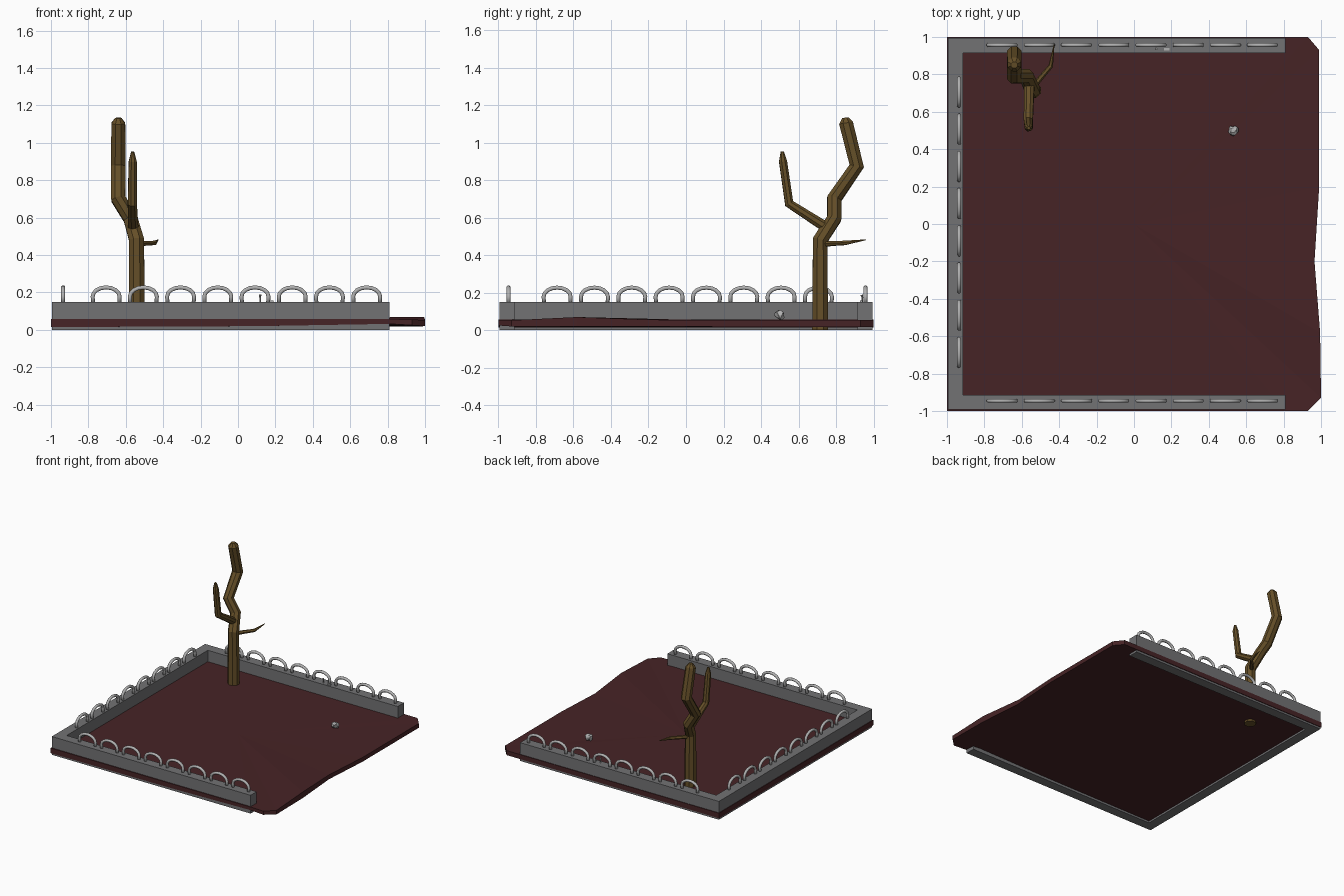
import bpy, bmesh, math, random
from mathutils import Vector, Matrix

if "Cube" in bpy.data.objects:
    bpy.data.objects.remove(bpy.data.objects["Cube"])

random.seed(4)


def material(name, rgb):
    m = bpy.data.materials.new(name)
    m.diffuse_color = (*rgb, 1)
    m.use_nodes = True
    m.node_tree.nodes["Principled BSDF"].inputs["Base Color"].default_value = m.diffuse_color
    return m


SOIL = material("dark red soil", (0.062, 0.017, 0.019))
STONE = material("grey stone", (0.17, 0.17, 0.175))
METAL = material("light grey metal", (0.44, 0.44, 0.44))
BARK = material("brown bark", (0.13, 0.078, 0.021))


def finish(bm, name, mat, smooth=False):
    bmesh.ops.recalc_face_normals(bm, faces=bm.faces)
    me = bpy.data.meshes.new(name)
    bm.to_mesh(me)
    bm.free()
    me.materials.append(mat)
    ob = bpy.data.objects.new(name, me)
    bpy.context.collection.objects.link(ob)
    for p in me.polygons:
        p.use_smooth = smooth
    return ob


def box(name, lo, hi, mat):
    bm = bmesh.new()
    lo, hi = Vector(lo), Vector(hi)
    size = hi - lo
    bmesh.ops.create_cube(bm, size=1, matrix=Matrix.Translation((lo + hi) / 2) @ Matrix.Diagonal((*size, 1)))
    return finish(bm, name, mat)


def tube(name, pts, radii, sides, mat, smooth=False):
    """Sweep a regular polygon along a path with a radius at each point."""
    bm = bmesh.new()
    pts = [Vector(p) for p in pts]
    n = len(pts)
    t_old, axis, rings = None, None, []
    for i, p in enumerate(pts):
        a = (p - pts[i - 1]).normalized() if i else Vector()
        b = (pts[i + 1] - p).normalized() if i < n - 1 else Vector()
        t = (a + b).normalized()
        if axis is None:
            axis = t.orthogonal().normalized()
        else:
            axis = t_old.rotation_difference(t) @ axis
        t_old = t
        side = t.cross(axis)
        ring = []
        for k in range(sides):
            ang = math.tau * (k + 0.5) / sides
            ring.append(bm.verts.new(p + radii[i] * (math.cos(ang) * axis + math.sin(ang) * side)))
        rings.append(ring)
    for r, s in zip(rings, rings[1:]):
        for k in range(sides):
            j = (k + 1) % sides
            bm.faces.new((r[k], r[j], s[j], s[k]))
    bm.faces.new(rings[0])
    bm.faces.new(rings[-1])
    return finish(bm, name, mat, smooth)


# soil slab: outline of x, y, bottom z, top z with an uneven right edge
outline = [(-1, -1, .015, .057), (0.1, -1, .02, .057), (0.81, -1, .032, .058), (0.93, -1, .025, .055),
           (1, -0.93, .02, .053), (0.995, -0.58, .02, .07), (0.965, -0.2, .02, .056),
           (0.99, 0.2, .018, .053), (0.99, 0.93, .018, .053), (0.93, 1, .018, .055), (-1, 1, .015, .057)]
bm = bmesh.new()
bottom = [bm.verts.new((x, y, a)) for x, y, a, b in outline]
top = [bm.verts.new((x, y, b)) for x, y, a, b in outline]
low_mid = bm.verts.new((0, 0, .017))
top_mid = bm.verts.new((0, 0, .056))
for i in range(len(outline)):
    j = (i + 1) % len(outline)
    bm.faces.new((bottom[i], bottom[j], top[j], top[i]))
    bm.faces.new((top[i], top[j], top_mid))
    bm.faces.new((bottom[j], bottom[i], low_mid))
finish(bm, "soil_slab", SOIL)

# low stone walls on three sides
box("left_wall", (-0.995, -0.915, 0), (-0.915, 0.915, 0.15), STONE)
box("front_wall", (-0.995, -0.993, 0), (0.81, -0.915, 0.15), STONE)
box("back_wall", (-0.995, 0.915, 0), (0.81, 0.995, 0.15), STONE)


# metal hoops along the wall tops
def hoop(name, x, y, along_x):
    prof = [(-0.07, 0.145)]
    for k in range(9):
        a = math.pi * (1 - k / 8)
        prof.append((0.072 * math.cos(a), 0.178 + 0.049 * math.sin(a)))
    prof.append((0.07, 0.145))
    pts = [(x + d, y, z) if along_x else (x, y + d, z) for d, z in prof]
    tube(name, pts, [0.0115] * len(pts), 8, METAL, True)


for i in range(8):
    d = -0.705 + 0.199 * i
    hoop(f"front_hoop_{i + 1}", d, -0.945, True)
    hoop(f"back_hoop_{i + 1}", d, 0.957, True)
    hoop(f"left_hoop_{i + 1}", -0.935, d + 0.018, False)

# dead tree
tube("tree_trunk",
     [(-0.54, 0.715, 0), (-0.542, 0.715, 0.48), (-0.575, 0.79, 0.595), (-0.64, 0.79, 0.70),
      (-0.64, 0.91, 0.875), (-0.64, 0.853, 1.105), (-0.64, 0.85, 1.133)],
     [0.046, 0.043, 0.041, 0.042, 0.042, 0.04, 0.018], 8, BARK)
tube("tree_branch",
     [(-0.56, 0.76, 0.54), (-0.565, 0.55, 0.675), (-0.563, 0.517, 0.90), (-0.563, 0.513, 0.952)],
     [0.03, 0.026, 0.023, 0.009], 8, BARK)
tube("tree_twig",
     [(-0.54, 0.73, 0.458), (-0.50, 0.78, 0.462), (-0.445, 0.845, 0.465), (-0.427, 0.96, 0.482)],
     [0.016, 0.014, 0.013, 0.002], 6, BARK)

# small jagged stone lying on the soil
bm = bmesh.new()
bmesh.ops.create_icosphere(bm, subdivisions=2, radius=0.027)
for v in bm.verts:
    v.co *= random.uniform(0.7, 1.25)
    v.co += Vector((0.53, 0.502, 0.08))
finish(bm, "small_stone", METAL)

# broken metal scraps on the back wall
tube("metal_spike", [(0.118, 0.94, 0.145), (0.118, 0.94, 0.175), (0.118, 0.936, 0.188)],
     [0.004, 0.005, 0.008], 5, METAL)
box("metal_scrap", (0.16, 0.928, 0.149), (0.19, 0.942, 0.157), METAL)
